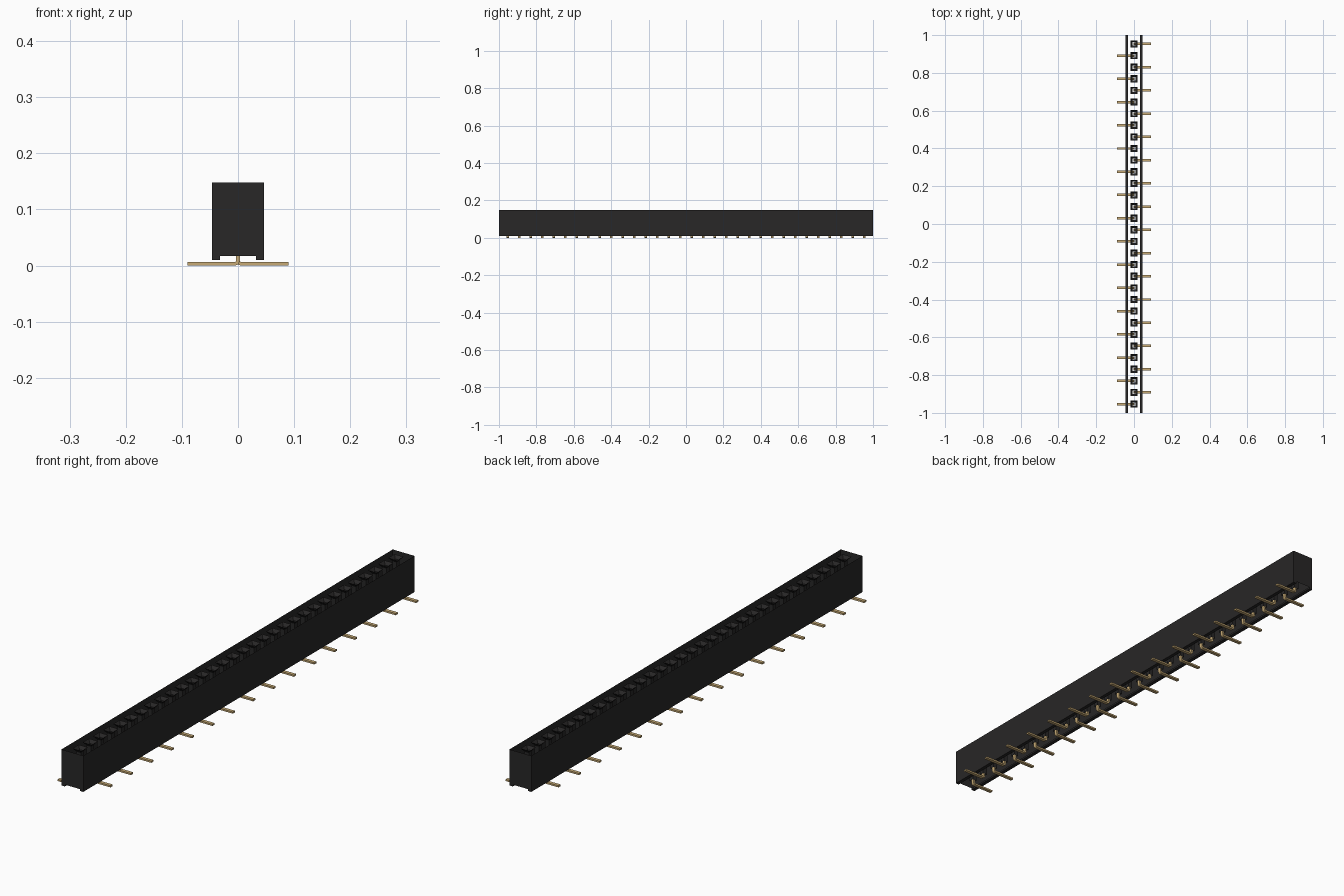
import bpy, bmesh, math

cube = bpy.data.objects.get("Cube")
if cube:
    bpy.data.objects.remove(cube)


def material(name, rgb):
    m = bpy.data.materials.new(name)
    m.use_nodes = True
    m.diffuse_color = (*rgb, 1)
    m.node_tree.nodes["Principled BSDF"].inputs["Base Color"].default_value = (*rgb, 1)
    return m


BLACK = material("black plastic", (0.021, 0.020, 0.020))
GOLD = material("gold", (0.58, 0.41, 0.18))

COUNT = 32
PITCH = 0.0615
HALF_W, TOP, FOOT_X, FOOT_Z, RECESS_Z = 0.046, 0.148, 0.032, 0.010, 0.017


def finish(bm, name, mat):
    mesh = bpy.data.meshes.new(name)
    bm.to_mesh(mesh)
    bm.free()
    mesh.materials.append(mat)
    ob = bpy.data.objects.new(name, mesh)
    bpy.context.collection.objects.link(ob)
    return ob


def extrude_profile(bm, points, y0, y1, open_edges=()):
    """Prism along y from an x-z outline; the listed edges stay open."""
    a = [bm.verts.new((x, y0, z)) for x, z in points]
    b = [bm.verts.new((x, y1, z)) for x, z in points]
    faces = [bm.faces.new(a), bm.faces.new(b[::-1])]
    n = len(points)
    for i in range(n):
        if i not in open_edges:
            j = (i + 1) % n
            faces.append(bm.faces.new((a[j], a[i], b[i], b[j])))
    bmesh.ops.recalc_face_normals(bm, faces=faces)


# Housing shell: long walls, ends and two foot rails, open between the rails and on top
bm = bmesh.new()
outline = [(-HALF_W, FOOT_Z), (-FOOT_X, FOOT_Z), (-FOOT_X, RECESS_Z), (FOOT_X, RECESS_Z),
           (FOOT_X, FOOT_Z), (HALF_W, FOOT_Z), (HALF_W, TOP), (-HALF_W, TOP)]
extrude_profile(bm, outline, -1, 1, open_edges=(2, 6))
finish(bm, "housing", BLACK)

# Square sockets: a tapered mouth over a straight shaft
bm = bmesh.new()
for i in range(COUNT):
    y = (i - (COUNT - 1) / 2) * PITCH
    rings = []
    for half, z in [(0.019, TOP), (0.009, TOP - 0.012), (0.009, RECESS_Z)]:
        rings.append([bm.verts.new((sx * half, y + sy * half, z))
                      for sx, sy in [(-1, -1), (1, -1), (1, 1), (-1, 1)]])
    for up, low in zip(rings, rings[1:]):
        for k in range(4):
            j = (k + 1) % 4
            bm.faces.new((up[k], up[j], low[j], low[k]))
finish(bm, "sockets", BLACK)

# Bent pins, with feet alternating left and right
T = 0.0065       # strip thickness
R = 0.009        # outer bend radius
outer, inner = [], []
for k in range(5):
    a = math.pi + k / 4 * math.pi / 2
    cx, cz = R - T / 2, R
    outer.append((cx + R * math.cos(a), cz + R * math.sin(a)))
    inner.append((cx + (R - T) * math.cos(a), cz + (R - T) * math.sin(a)))
pin = [(-T / 2, 0.10)] + outer + [(0.09, 0), (0.09, T)] + inner[::-1] + [(T / 2, 0.10)]

bm = bmesh.new()
for i in range(COUNT):
    y = (i - (COUNT - 1) / 2) * PITCH
    side = -1 if i % 2 == 0 else 1
    extrude_profile(bm, [(side * x, z) for x, z in pin], y - 0.0065, y + 0.0065)
finish(bm, "pins", GOLD)
